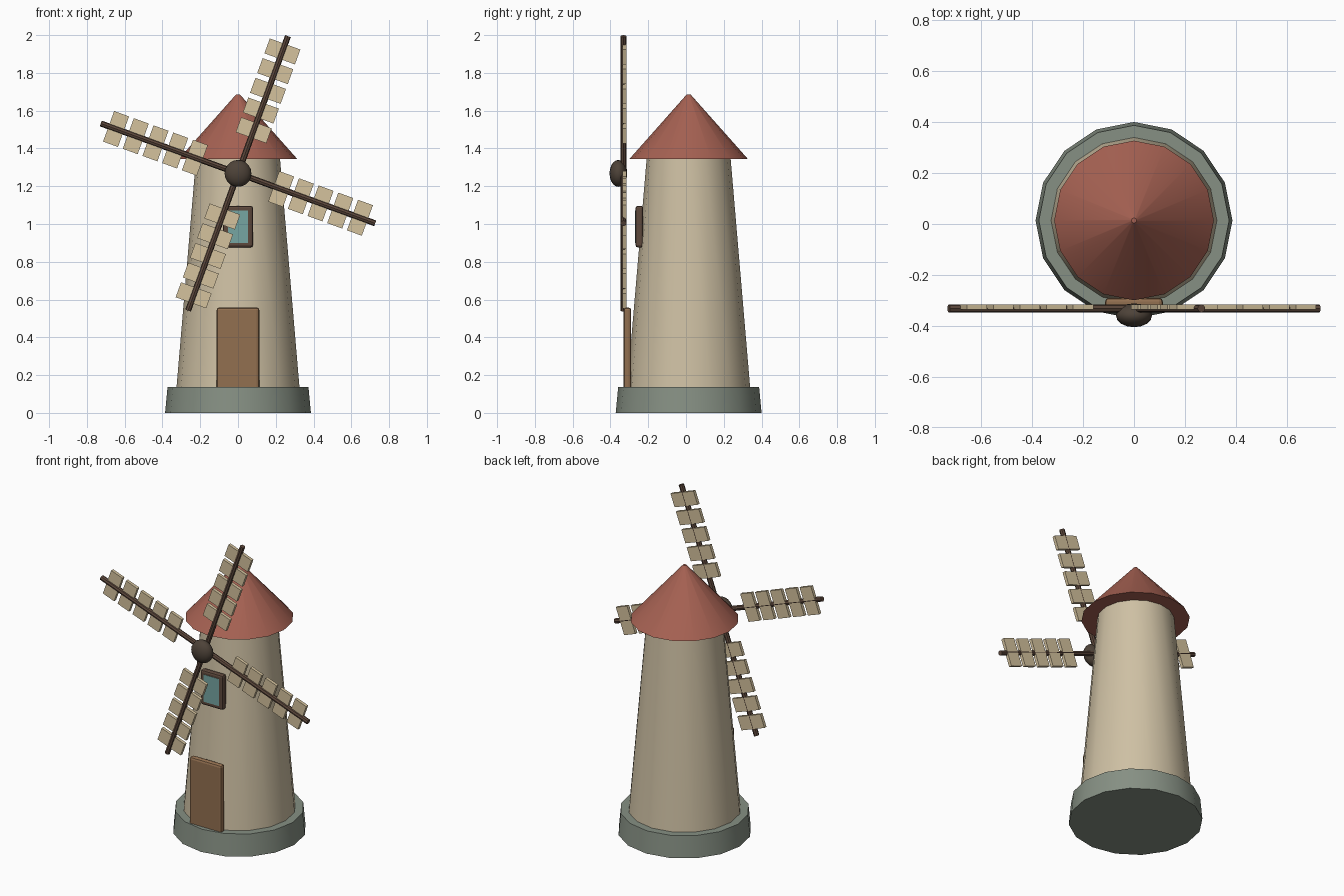
import bpy
from math import radians, sin, cos

if "Cube" in bpy.data.objects:
    bpy.data.objects.remove(bpy.data.objects["Cube"])

CY = 0.014      # tower axis in y
HUB_Z = 1.268   # sail axis height


def material(name, color):
    m = bpy.data.materials.new(name)
    m.diffuse_color = (*color, 1)
    m.use_nodes = True
    m.node_tree.nodes["Principled BSDF"].inputs["Base Color"].default_value = m.diffuse_color
    return m


WALL = material("plaster", (0.62, 0.53, 0.37))
STONE = material("stone", (0.24, 0.28, 0.23))
ROOF = material("roof_tile", (0.38, 0.12, 0.085))
DARK = material("dark_wood", (0.11, 0.065, 0.045))
HUB = material("hub_wood", (0.075, 0.055, 0.04))
DOOR = material("door_wood", (0.29, 0.16, 0.08))
GLASS = material("glass", (0.18, 0.38, 0.36))
SLAT = material("slat_wood", (0.66, 0.54, 0.34))


def finish(name, mat, smooth=True):
    ob = bpy.context.object
    ob.name = name
    ob.data.materials.append(mat)
    if smooth:
        bpy.ops.object.shade_smooth_by_angle(angle=radians(35))
    return ob


def cone(name, mat, r1, r2, z0, z1):
    bpy.ops.mesh.primitive_cone_add(vertices=16, radius1=r1, radius2=r2,
                                    depth=z1 - z0, location=(0, CY, (z0 + z1) / 2))
    return finish(name, mat)


def box(name, mat, loc, size, bevel=0, tilt=0):
    bpy.ops.mesh.primitive_cube_add(size=1, location=loc, rotation=(0, tilt, 0))
    ob = bpy.context.object
    ob.scale = size
    bpy.ops.object.transform_apply(location=False, rotation=False, scale=True)
    if bevel:
        mod = ob.modifiers.new("bevel", 'BEVEL')
        mod.width = bevel
        mod.segments = 2
    return finish(name, mat, smooth=False)


# Tower body
cone("base", STONE, 0.386, 0.373, 0, 0.138)
cone("tower", WALL, 0.337, 0.222, 0.001, 1.35)
cone("roof", ROOF, 0.313, 0.01, 1.345, 1.686)

# Door and window
box("door", DOOR, (0, -0.31, 0.328), (0.226, 0.04, 0.46), 0.014)
box("window_frame", DARK, (0, -0.247, 0.986), (0.158, 0.04, 0.22), 0.012)
box("window_glass", GLASS, (0, -0.259, 0.986), (0.108, 0.02, 0.172))

# Hub
bpy.ops.mesh.primitive_uv_sphere_add(segments=16, ring_count=10, radius=0.071,
                                     location=(0, -0.358, HUB_Z))
bpy.context.object.scale = (1, 0.66, 1)
finish("hub", HUB)

# Four sails: a round spar with five slats each
SPAR = 0.773
for i in range(4):
    a = radians(-20 + 90 * i)
    tilt = radians(90) - a      # turns local z to the spar direction

    def along(d, y):
        return (d * cos(a), y, HUB_Z + d * sin(a))

    bpy.ops.mesh.primitive_cylinder_add(vertices=8, radius=0.016, depth=SPAR,
                                        location=along(SPAR / 2, -0.331),
                                        rotation=(0, tilt, 0))
    finish(f"sail_spar_{i + 1}", DARK, smooth=False)
    for j in range(5):
        box(f"sail_slat_{i + 1}_{j + 1}", SLAT, along(0.243 + 0.111 * j, -0.326),
            (0.172, 0.02, 0.084), tilt=tilt)
